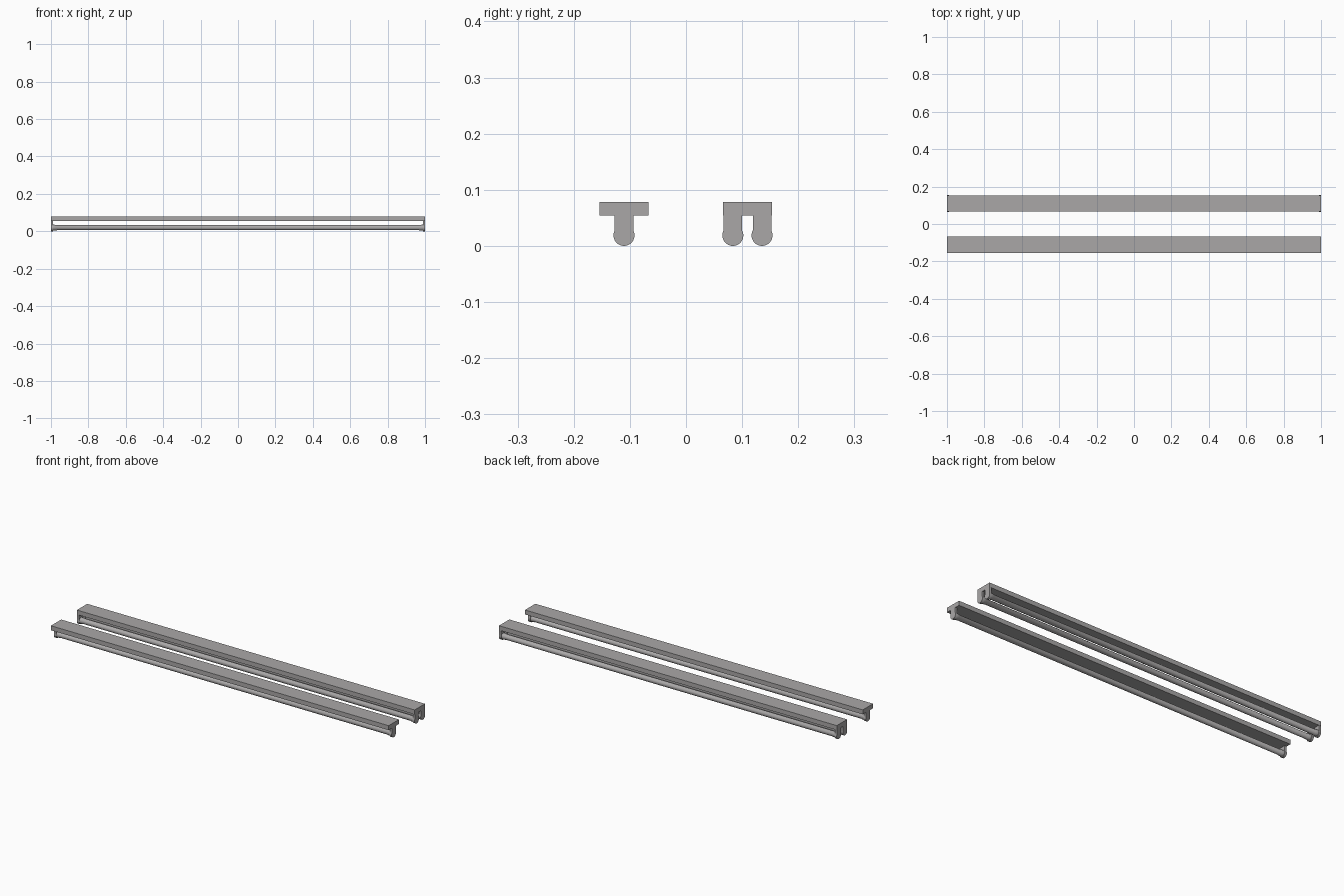
import bpy, bmesh, math
from mathutils import Matrix

if "Cube" in bpy.data.objects:
    bpy.data.objects.remove(bpy.data.objects["Cube"])

grey = bpy.data.materials.new("light_grey")
grey.diffuse_color = (0.40, 0.39, 0.39, 1)
grey.use_nodes = True
grey.node_tree.nodes["Principled BSDF"].inputs["Base Color"].default_value = grey.diffuse_color

BOTTOM, TOP = 0.054, 0.078      # housing heights
TUBE_Z = 0.0195                 # lamp axis height


def finish(bm, name, smooth=False):
    bmesh.ops.recalc_face_normals(bm, faces=bm.faces)
    mesh = bpy.data.meshes.new(name)
    bm.to_mesh(mesh)
    bm.free()
    mesh.materials.append(grey)
    ob = bpy.data.objects.new(name, mesh)
    bpy.context.collection.objects.link(ob)
    if smooth:
        bpy.ops.object.select_all(action='DESELECT')
        ob.select_set(True)
        bpy.context.view_layer.objects.active = ob
        bpy.ops.object.shade_smooth_by_angle(angle=math.radians(35))
    return ob


def housing(name, y):
    bm = bmesh.new()
    bmesh.ops.create_cube(bm, size=1, matrix=Matrix.Translation((0, y, (BOTTOM + TOP) / 2))
                          @ Matrix.Diagonal((2.0, 0.087, TOP - BOTTOM, 1)))
    finish(bm, name)


def holder(name, y, side):
    # keyhole plate: round foot with a straight neck up to the housing
    r, neck = 0.0187, 0.0165
    a0 = math.acos(neck / r)
    n = 28
    pts = [(neck, BOTTOM)]
    for i in range(n + 1):
        a = a0 - (math.pi + 2 * a0) * i / n
        pts.append((r * math.cos(a), TUBE_Z - 0.0008 + r * math.sin(a)))
    pts.append((-neck, BOTTOM))
    bm = bmesh.new()
    face = bm.faces.new([bm.verts.new((side, y + p, z)) for p, z in pts])
    ext = bmesh.ops.extrude_face_region(bm, geom=[face])
    verts = [v for v in ext["geom"] if isinstance(v, bmesh.types.BMVert)]
    bmesh.ops.translate(bm, verts=verts, vec=(-side * 0.012, 0, 0))
    finish(bm, name, True)


def lamp(name, y):
    # revolved tube with slightly wider end caps
    profile = [(-0.99, 0.016), (-0.97, 0.0150), (-0.968, 0.0138),
               (0.968, 0.0138), (0.97, 0.0150), (0.99, 0.016)]
    n = 24
    bm = bmesh.new()
    rings = [[bm.verts.new((x, y + r * math.cos(2 * math.pi * k / n),
                            TUBE_Z + r * math.sin(2 * math.pi * k / n)))
              for k in range(n)] for x, r in profile]
    for a, b in zip(rings, rings[1:]):
        for k in range(n):
            m = (k + 1) % n
            bm.faces.new((a[k], a[m], b[m], b[k]))
    bm.faces.new(rings[0])
    bm.faces.new(rings[-1])
    finish(bm, name, True)


# single-lamp fixture in front, twin-lamp fixture behind
for label, y, offsets in (("single", -0.1105, (0,)), ("twin", 0.1095, (-0.026, 0.026))):
    housing(label + "_housing", y)
    for i, off in enumerate(offsets):
        tag = f"{label}_{i + 1}"
        lamp(tag + "_tube", y + off)
        holder(tag + "_left_holder", y + off, -1)
        holder(tag + "_right_holder", y + off, 1)
